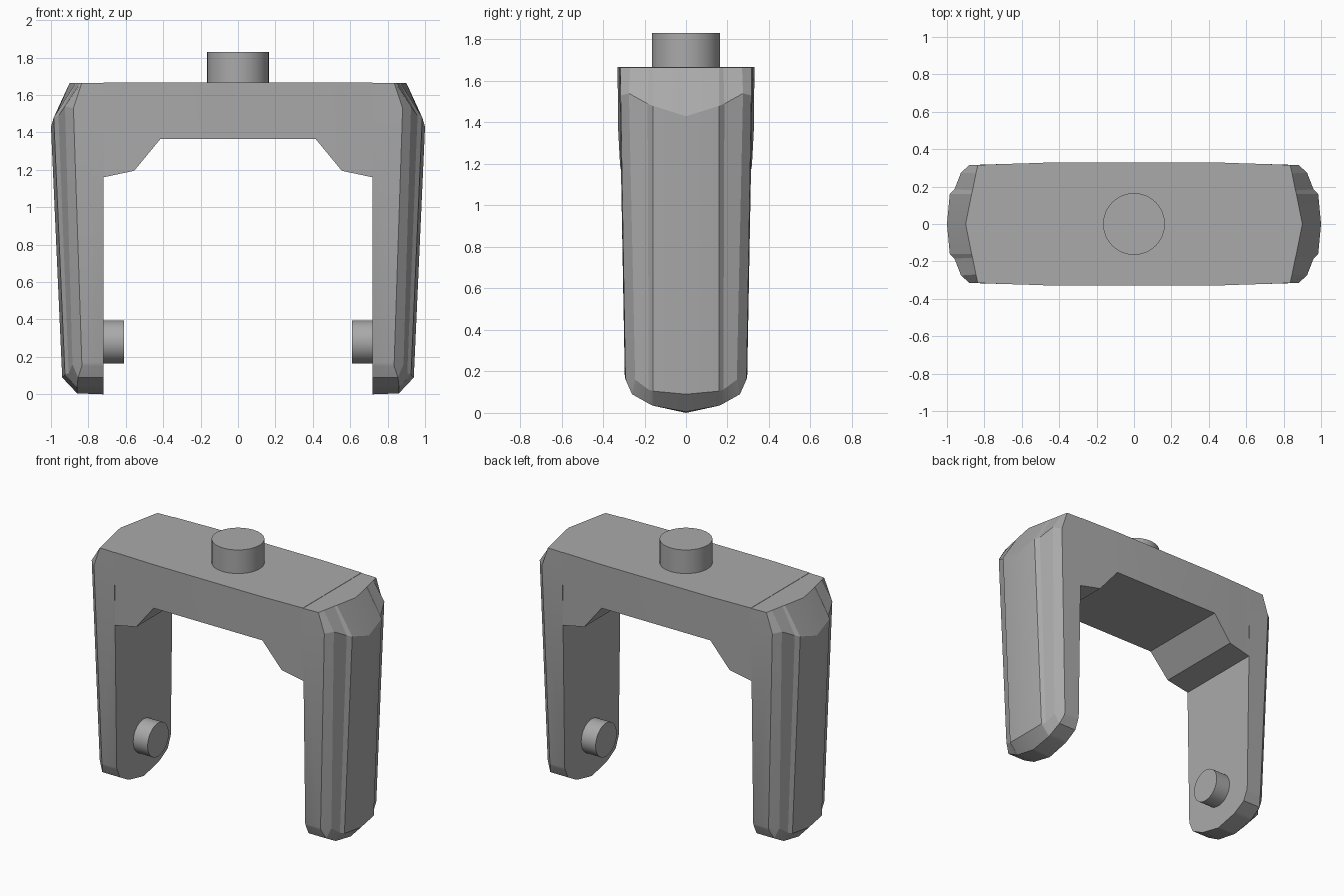
import bpy, bmesh, math
from mathutils import Matrix

cube = bpy.data.objects.get("Cube")
if cube:
    bpy.data.objects.remove(cube, do_unlink=True)

grey = bpy.data.materials.new("plain grey")
grey.use_nodes = True
grey.diffuse_color = (0.4, 0.4, 0.4, 1)
grey.node_tree.nodes["Principled BSDF"].inputs["Base Color"].default_value = (0.4, 0.4, 0.4, 1)


def finish(name, bm, angle):
    """Turn a bmesh into a named object with smooth shading and sharp edges."""
    bmesh.ops.remove_doubles(bm, verts=bm.verts, dist=0.0005)
    bmesh.ops.recalc_face_normals(bm, faces=bm.faces)
    mesh = bpy.data.meshes.new(name)
    bm.to_mesh(mesh)
    bm.free()
    mesh.materials.append(grey)
    obj = bpy.data.objects.new(name, mesh)
    bpy.context.collection.objects.link(obj)
    bpy.ops.object.select_all(action="DESELECT")
    obj.select_set(True)
    bpy.context.view_layer.objects.active = obj
    bpy.ops.object.shade_smooth_by_angle(angle=math.radians(angle))
    return obj


def cylinder(name, radius, depth, matrix):
    bm = bmesh.new()
    bmesh.ops.create_cone(bm, cap_ends=True, segments=48, radius1=radius,
                          radius2=radius, depth=depth, matrix=matrix)
    return finish(name, bm, 30)


# Leg edge lines from the outer middle round to the inner face. Each runs
# top rim, upper corner, lower corner, underside, inner rim.
INNER = 0.72
ridge = [(0.9, 0, 1.665), (1, 0, 1.43), (0.94, 0, 0.09), (0.86, 0, 0.005), (INNER, 0, 0)]
panel = [(0.868, 0.16, 1.665), (0.985, 0.16, 1.48), (0.925, 0.16, 0.105),
         (0.86, 0.16, 0.035), (INNER, 0.16, 0.035)]
groove = [(0.863, 0.18, 1.665), (0.96, 0.185, 1.49), (0.905, 0.18, 0.112),
          (0.86, 0.18, 0.045), (INNER, 0.18, 0.045)]
chamfer = [(0.845, 0.27, 1.665), (0.925, 0.275, 1.54), (0.885, 0.245, 0.16),
           (0.855, 0.26, 0.09), (INNER, 0.26, 0.09)]
shoulder = [(0.835, 0.315, 1.665), (0.88, 0.315, 1.53), (0.835, 0.292, 0.17),
            (0.835, 0.287, 0.15), (INNER, 0.287, 0.15)]
inner = [(INNER, 0.32, 1.665), (INNER, 0.32, 1.53)] + [(INNER, 0.295, 0.17)] * 3
half = [ridge, panel, groove, chamfer, shoulder, inner]


def leg(name, side):
    bm = bmesh.new()
    lines = [[(x, -y, z) for x, y, z in line] for line in half[:0:-1]] + half
    cols = [[bm.verts.new((side * x, y, z)) for x, y, z in line] for line in lines]
    for a, b in zip(cols, cols[1:]):
        for i in range(len(a) - 1):
            bm.faces.new((a[i], b[i], b[i + 1], a[i + 1]))
    bm.faces.new([c[0] for c in cols])
    bm.faces.new(cols[0][:-1] + [c[-1] for c in cols] + cols[-1][-2::-1])
    finish(name, bm, 18)


# Crossbar: outline swept front to back, slightly thicker in the middle
def crossbar():
    bm = bmesh.new()
    stations = [(INNER, 0.32, 0.312, 1.16), (0.555, 0.325, 0.318, 1.195),
                (0.415, 0.33, 0.327, 1.365)]
    stations += [(-x, t, b, z) for x, t, b, z in reversed(stations)]
    rings = []
    for x, top, low, z in stations:
        ring = [(x, -top, 1.667), (x, top, 1.667), (x, low, z), (x, -low, z)]
        rings.append([bm.verts.new(p) for p in ring])
    for a, b in zip(rings, rings[1:]):
        for i in range(4):
            j = (i + 1) % 4
            bm.faces.new((a[i], a[j], b[j], b[i]))
    bm.faces.new(rings[0])
    bm.faces.new(rings[-1])
    finish("crossbar", bm, 18)


crossbar()
for side, label in ((1, "left"), (-1, "right")):
    leg(label + "_leg", side)
    turn = Matrix.Translation((side * 0.67, 0, 0.28)) @ Matrix.Rotation(math.pi / 2, 4, "Y")
    cylinder(label + "_pivot_pin", 0.115, 0.12, turn)

# Stub on top
cylinder("top_stub", 0.165, 0.18, Matrix.Translation((0, 0, 1.74)))
